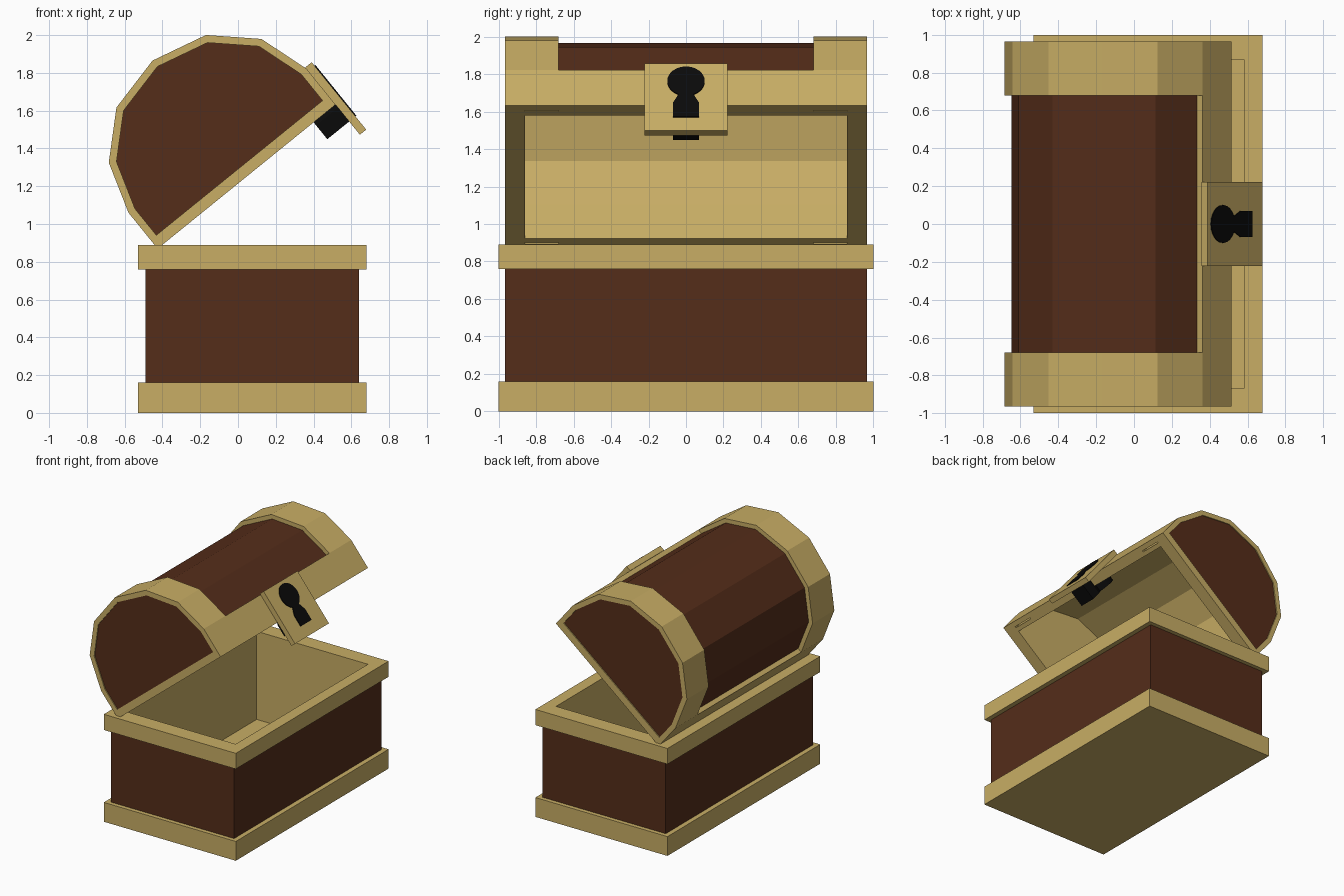
import bpy, bmesh, math
from mathutils import Matrix, Vector

if "Cube" in bpy.data.objects:
    bpy.data.objects.remove(bpy.data.objects["Cube"])


def material(name, rgb):
    m = bpy.data.materials.new(name)
    m.diffuse_color = (*rgb, 1)
    m.use_nodes = True
    m.node_tree.nodes["Principled BSDF"].inputs["Base Color"].default_value = m.diffuse_color
    return m


TAN = material("tan_trim", (0.58, 0.42, 0.13))
BROWN = material("brown_wood", (0.09, 0.026, 0.01))
BLACK = material("black_keyhole", (0.003, 0.003, 0.003))

# Lid frame: origin at middle of the lid's underside, tilted open 39 degrees
A = math.radians(39)
CENTRE = Vector((-0.40 + 0.573 * math.cos(A), 0, 0.89 + 0.573 * math.sin(A)))
LID = Matrix.Translation(CENTRE) @ Matrix.Rotation(-A, 4, 'Y')
FLAT = Matrix.Identity(4)


def finish(name, bm, mat, matrix):
    bm.transform(matrix)
    bmesh.ops.recalc_face_normals(bm, faces=bm.faces)
    me = bpy.data.meshes.new(name)
    bm.to_mesh(me)
    bm.free()
    ob = bpy.data.objects.new(name, me)
    me.materials.append(mat)
    bpy.context.collection.objects.link(ob)


def prism(name, pts, a, b, mat, axis='Y', matrix=LID):
    """Extrude a 2D outline from a to b along the given axis."""
    bm = bmesh.new()
    put = {'Y': lambda p, t: (p[0], t, p[1]), 'X': lambda p, t: (t, p[0], p[1])}[axis]
    va, vb = ([bm.verts.new(put(p, t)) for p in pts] for t in (a, b))
    bm.faces.new(va)
    bm.faces.new(vb[::-1])
    n = len(pts)
    for i in range(n):
        j = (i + 1) % n
        bm.faces.new((va[i], va[j], vb[j], vb[i]))
    finish(name, bm, mat, matrix)


def rect(u0, u1, v0, v1):
    return [(u0, v0), (u1, v0), (u1, v1), (u0, v1)]


def frame(name, outer, inner, z0, z1, mat):
    """Rectangular tube; outer and inner are (x0, x1, y0, y1)."""
    bm = bmesh.new()
    loops = [[bm.verts.new((x, y, z)) for x, y in rect(*r)]
             for r, z in ((outer, z0), (outer, z1), (inner, z1), (inner, z0))]
    for k in range(4):
        p, q = loops[k], loops[(k + 1) % 4]
        for i in range(4):
            j = (i + 1) % 4
            bm.faces.new((p[i], p[j], q[j], q[i]))
    finish(name, bm, mat, FLAT)


# Lid profile, right half mirrored to the left
half = [(0.606, 0), (0.606, 0.245), (0.52, 0.517), (0.305, 0.718), (0, 0.791)]
ARCH = [Vector(p) for p in half + [(-u, v) for u, v in half[-2::-1]]]


def curve(d, v0=0.0):
    """Lid profile moved inward by d, starting at height v0."""
    norms = []
    for p, q in zip(ARCH, ARCH[1:]):
        t = (q - p).normalized()
        norms.append(Vector((-t.y, t.x)))
    out = [ARCH[0] + norms[0] * d]
    for i in range(1, len(ARCH) - 1):
        m, n = norms[i - 1], norms[i]
        out.append(ARCH[i] + (m + n) * d / (1 + m.dot(n)))
    out.append(ARCH[-1] + norms[-1] * d)
    out[0].y = out[-1].y = v0
    return [tuple(p) for p in out]


def arch(d0, d1, v0=0.0):
    return curve(d0, v0) + curve(d1, v0)[::-1]


# Chest base
INNER = (-0.435, 0.585, -0.866, 0.866)
prism("bottom_trim", rect(-0.53, 0.68, 0, 0.16), -1, 1, TAN, matrix=FLAT)
frame("chest_body", (-0.49, 0.64, -0.965, 0.965), (-0.455, 0.605, -0.886, 0.886), 0.16, 0.76, BROWN)
frame("chest_lining", (-0.46, 0.61, -0.89, 0.89), INNER, 0.15, 0.765, TAN)
frame("top_trim", (-0.53, 0.68, -1, 1), INNER, 0.76, 0.89, TAN)

# Lid shell
prism("lid_panel", arch(0.035, 0.07, 0.2), -0.69, 0.69, BROWN)
prism("lid_lining", arch(0.05, 0.085), -0.95, 0.95, TAN)
for side, s in (("front", -1), ("back", 1)):
    prism(side + "_lid_band", arch(0, 0.04), s * 0.68, s * 0.965, TAN)
    prism(side + "_lid_end_wall", curve(0.04), s * 0.86, s * 0.95, TAN)
    prism(side + "_lid_end_panel", curve(0.04, 0.06), s * 0.94, s * 0.957, BROWN)
    prism(side + "_lid_end_rim", rect(-0.57, 0.57, 0, 0.06), s * 0.9, s * 0.965, TAN)
for side, s in (("right", 1), ("left", -1)):
    prism(side + "_lid_rim", rect(s * 0.521, s * 0.606, 0, 0.245), -0.68, 0.68, TAN)

# Lock plate and keyhole
prism("lock_plate", rect(-0.222, 0.222, -0.205, 0.254), 0.606, 0.649, TAN, 'X')
key = [(0.07, -0.115), (0.07, -0.02)]
for i in range(21):
    a = math.radians(-66 + i * 312 / 20)
    key.append((0.1 * math.cos(a), 0.13 + 0.1 * math.sin(a)))
key += [(-0.07, -0.02), (-0.07, -0.115)]
prism("keyhole", key, 0.457, 0.655, BLACK, 'X')
